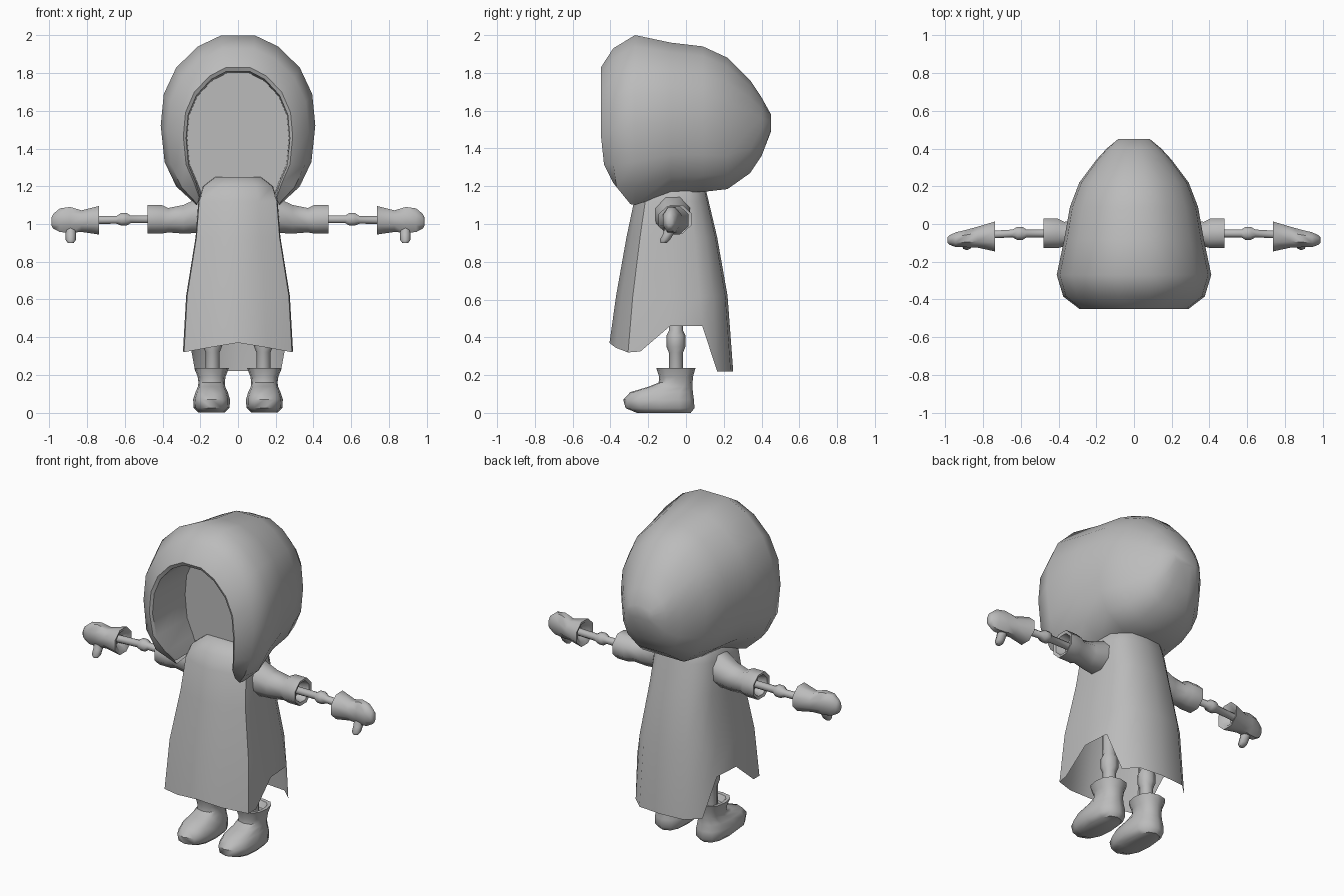
import bpy, bmesh, math

if "Cube" in bpy.data.objects:
    bpy.data.objects.remove(bpy.data.objects["Cube"])

# one flat grey for the whole figure
grey = bpy.data.materials.new("plain grey")
grey.diffuse_color = (0.5, 0.5, 0.5, 1)
grey.use_nodes = True
grey.node_tree.nodes["Principled BSDF"].inputs["Base Color"].default_value = grey.diffuse_color


def finish(name, bm, mirror=False, angle=50):
    bmesh.ops.recalc_face_normals(bm, faces=bm.faces)
    me = bpy.data.meshes.new(name)
    bm.to_mesh(me)
    bm.free()
    me.materials.append(grey)
    ob = bpy.data.objects.new(name, me)
    bpy.context.collection.objects.link(ob)
    bpy.ops.object.select_all(action='DESELECT')
    ob.select_set(True)
    bpy.context.view_layer.objects.active = ob
    bpy.ops.object.shade_smooth_by_angle(angle=math.radians(angle))
    if mirror:
        ob.modifiers.new("mirror", 'MIRROR').use_clip = False
    return ob


def loft(name, rings, caps=(True, True), closed=None, mirror=False, angle=50):
    """Skin a list of point rings; closed[i] says whether ring i wraps round."""
    bm = bmesh.new()
    rows = [[bm.verts.new(p) for p in r] for r in rings]
    closed = closed or [True] * len(rings)
    n = len(rings[0])
    for i in range(len(rows) - 1):
        a, b = rows[i], rows[i + 1]
        for j in range(n if closed[i] and closed[i + 1] else n - 1):
            k = (j + 1) % n
            bm.faces.new((a[j], a[k], b[k], b[j]))
    if caps[0]:
        bm.faces.new(rows[0])
    if caps[1]:
        bm.faces.new(rows[-1])
    return finish(name, bm, mirror, angle)


def along_x(stations, n=8):
    # stations: x, centre y, centre z, radius y, radius z
    return [[(x, cy + ry * math.cos(t), cz + rz * math.sin(t))
             for t in [2 * math.pi * (k + .5) / n for k in range(n)]]
            for x, cy, cz, ry, rz in stations]


def along_z(stations, cx, n=12, power=1.0):
    # stations: z, front y, back y, half width
    def sp(v):
        return math.copysign(abs(v) ** power, v)
    return [[(cx + w * sp(math.cos(t)), (f + b) / 2 + (b - f) / 2 * sp(math.sin(t)), z)
             for t in [2 * math.pi * k / n for k in range(n)]]
            for z, f, b, w in stations]


# hood: arches stacked from the back to the rim, then turned inside
ARCH = [(0, 1), (.22, 1), (.52, .935), (.8, .81), (.96, .655), (1, .47), (.95, .255), (.8, .11)]


def front_limit(z):
    if z > 1.4:
        return -.455
    if z > 1.26:
        return -.42 - .035 * (z - 1.26) / .14
    return -.29 - .13 * (z - 1.1) / .16


def arch(y, w, top, low, gap, back=0.0):
    half = [(w * u, low + (top - low) * v) for u, v in ARCH] + [(gap, low)]
    pts = [(-x, z) for x, z in reversed(half[1:])] + half
    return [(x, max(y, front_limit(z) + back), z) for x, z in pts]


hood = [
    arch(.45, .085, 1.58, 1.49, .03),
    arch(.40, .145, 1.67, 1.36, .06),
    arch(.34, .20, 1.76, 1.27, .09),
    arch(.22, .29, 1.88, 1.185, .14),
    arch(.09, .34, 1.94, 1.17, .16),
    arch(-.08, .37, 1.96, 1.165, .18),
    arch(-.27, .41, 2.0, 1.10, .22),
    arch(-.385, .375, 1.93, 1.105, .215),
    arch(-.45, .29, 1.83, 1.14, .205),
    arch(-.44, .275, 1.81, 1.14, .20, .012),
    arch(-.13, .27, 1.80, 1.15, .19),
]
loft("hood", hood, closed=[True] * 6 + [False] * 5)

# robe: rounded section, with a hem cut high at the sides and long at the back
U = [0, .52, .98, 1, .97, .93, .78, .52, 0]
V = [0, .05, .15, .25, .49, .75, .87, .98, 1]
HEM = [.37, .345, .32, .325, .46, .46, .22, .22, .22]


def robe_ring(z, w, front, back):
    half = [(w * u, front + (back - front) * v, h if z is None else z)
            for u, v, h in zip(U, V, HEM)]
    return half + [(-x, y, h) for x, y, h in half[-2:0:-1]]


loft("robe", [
    robe_ring(None, .292, -.405, .25),
    robe_ring(.62, .275, -.37, .22),
    robe_ring(.93, .225, -.315, .165),
    robe_ring(1.12, .21, -.275, .12),
    robe_ring(1.20, .185, -.24, .10),
    robe_ring(1.25, .12, -.18, .07),
], caps=(False, True))

# sleeves with a flared, hollow cuff
loft("sleeve", along_x([
    (.12, -.07, 1.06, .10, .11), (.21, -.07, 1.045, .10, .10),
    (.29, -.06, 1.025, .082, .082), (.37, -.053, 1.02, .07, .07),
    (.405, -.05, 1.025, .085, .082), (.48, -.05, 1.025, .085, .082),
    (.475, -.05, 1.025, .066, .064), (.42, -.05, 1.025, .05, .05)]), mirror=True)

# thin bone-like arms with an elbow knob
loft("arm", along_x([
    (.40, -.05, 1.025, .022, .022), (.57, -.05, 1.025, .022, .022),
    (.59, -.05, 1.025, .037, .036), (.62, -.05, 1.025, .037, .036),
    (.645, -.05, 1.022, .022, .022), (.82, -.06, 1.02, .022, .022)]), mirror=True)

# gloves, flattening to the fingertips, with a hollow cuff
loft("glove", along_x([
    (.78, -.065, 1.02, .03, .03), (.745, -.065, 1.02, .06, .06),
    (.737, -.066, 1.02, .086, .082), (.83, -.07, 1.015, .06, .062),
    (.89, -.077, 1.022, .05, .074), (.945, -.083, 1.02, .042, .068),
    (.98, -.085, 1.015, .027, .042), (.99, -.086, 1.012, .014, .022)]), mirror=True)

# thumbs hang down and slightly forward
loft("thumb", [
    [(.887 + r * math.cos(t), y + r * math.sin(t), z)
     for t in [math.pi * k / 4 for k in range(8)]]
    for z, y, r in [(.99, -.08, .03), (.945, -.095, .028), (.915, -.112, .027), (.90, -.118, .016)]
], mirror=True)

# thin legs with a knee knob
loft("leg", along_z([
    (z, -.053 - r, -.053 + r, r) for z, r in
    [(.15, .038), (.32, .038), (.35, .05), (.41, .05), (.435, .038), (.85, .038)]
], .135, 8), mirror=True)

# boots: long foot, pinched ankle, flared hollow top
loft("boot", along_z([
    (.0, -.26, .025, .07), (.025, -.32, .045, .095), (.07, -.332, .042, .098),
    (.11, -.295, .036, .085), (.138, -.20, .035, .072), (.16, -.145, .035, .07),
    (.19, -.142, .037, .074), (.237, -.157, .05, .092),
    (.235, -.135, .03, .07), (.20, -.115, .01, .055)], .14, 12, .8), mirror=True)
